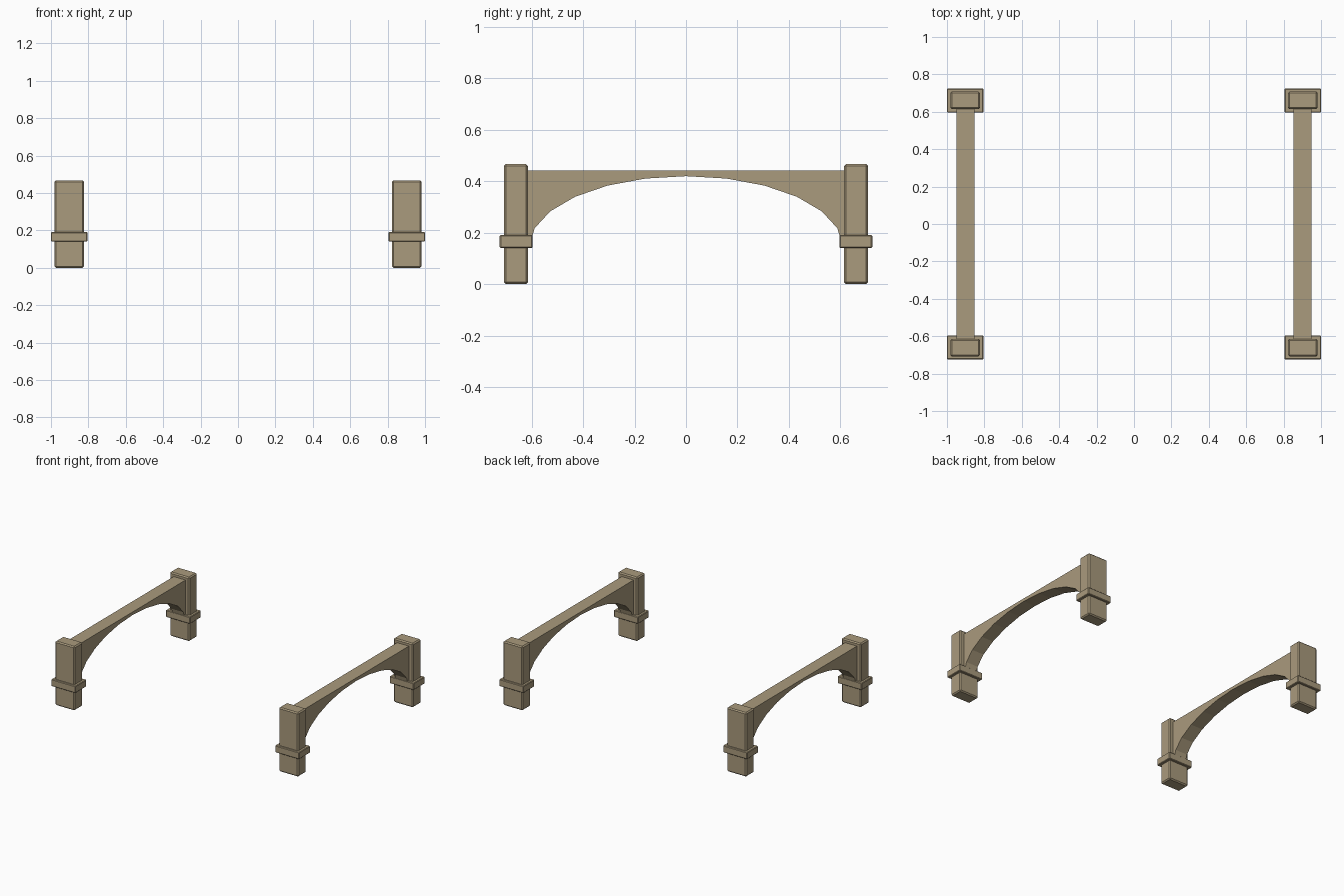
import bpy, bmesh, math

if "Cube" in bpy.data.objects:
    bpy.data.objects.remove(bpy.data.objects["Cube"])

stone = bpy.data.materials.new("tan_stone")
stone.diffuse_color = (0.40, 0.325, 0.205, 1)
stone.use_nodes = True
stone.node_tree.nodes["Principled BSDF"].inputs["Base Color"].default_value = stone.diffuse_color


def finish(bm, name):
    bmesh.ops.recalc_face_normals(bm, faces=bm.faces)
    me = bpy.data.meshes.new(name)
    bm.to_mesh(me)
    bm.free()
    me.materials.append(stone)
    ob = bpy.data.objects.new(name, me)
    bpy.context.collection.objects.link(ob)
    return ob


def block(name, cx, cy, z0, z1, hx, hy, bevel):
    """Box with a one-step chamfer on every edge."""
    bm = bmesh.new()
    bmesh.ops.create_cube(bm, size=1)
    for v in bm.verts:
        v.co = (cx + 2 * hx * v.co.x, cy + 2 * hy * v.co.y,
                (z0 + z1) / 2 + (z1 - z0) * v.co.z)
    bmesh.ops.bevel(bm, geom=bm.edges[:], offset=bevel, segments=1,
                    affect='EDGES', profile=0.5)
    return finish(bm, name)


def arch(name, cx, hx):
    """Flat-topped beam with a 12-sided half-ellipse cut from beneath."""
    a, b, zc, top, end = 0.609, 0.273, 0.147, 0.442, 0.63
    lower = [(-end, zc)]
    lower += [(-a * math.cos(math.pi * i / 12), zc + b * math.sin(math.pi * i / 12))
              for i in range(13)]
    lower += [(end, zc)]
    bm = bmesh.new()
    rows = [[(bm.verts.new((cx + s * hx, y, z)), bm.verts.new((cx + s * hx, y, top)))
             for y, z in lower] for s in (-1, 1)]
    L, R = rows
    for i in range(len(lower) - 1):
        for row in rows:                                   # side faces
            bm.faces.new((row[i][0], row[i + 1][0], row[i + 1][1], row[i][1]))
        for k in (0, 1):                                   # underside and top
            bm.faces.new((L[i][k], L[i + 1][k], R[i + 1][k], R[i][k]))
    for i in (0, -1):                                      # ends inside the pillars
        bm.faces.new((L[i][0], L[i][1], R[i][1], R[i][0]))
    # merge the coplanar strips
    bmesh.ops.recalc_face_normals(bm, faces=bm.faces)
    bmesh.ops.dissolve_limit(bm, angle_limit=0.01, verts=bm.verts, edges=bm.edges)
    return finish(bm, name)


for sx, side in ((-1, "left"), (1, "right")):
    arch(f"{side}_arch", sx * 0.901, 0.048)
    for sy, end in ((-1, "front"), (1, "back")):
        block(f"{side}_{end}_pillar", sx * 0.9025, sy * 0.661, 0.0, 0.467,
              0.079, 0.047, 0.008)
        block(f"{side}_{end}_collar", sx * 0.9025, sy * 0.66, 0.14, 0.191,
              0.0975, 0.064, 0.004)
